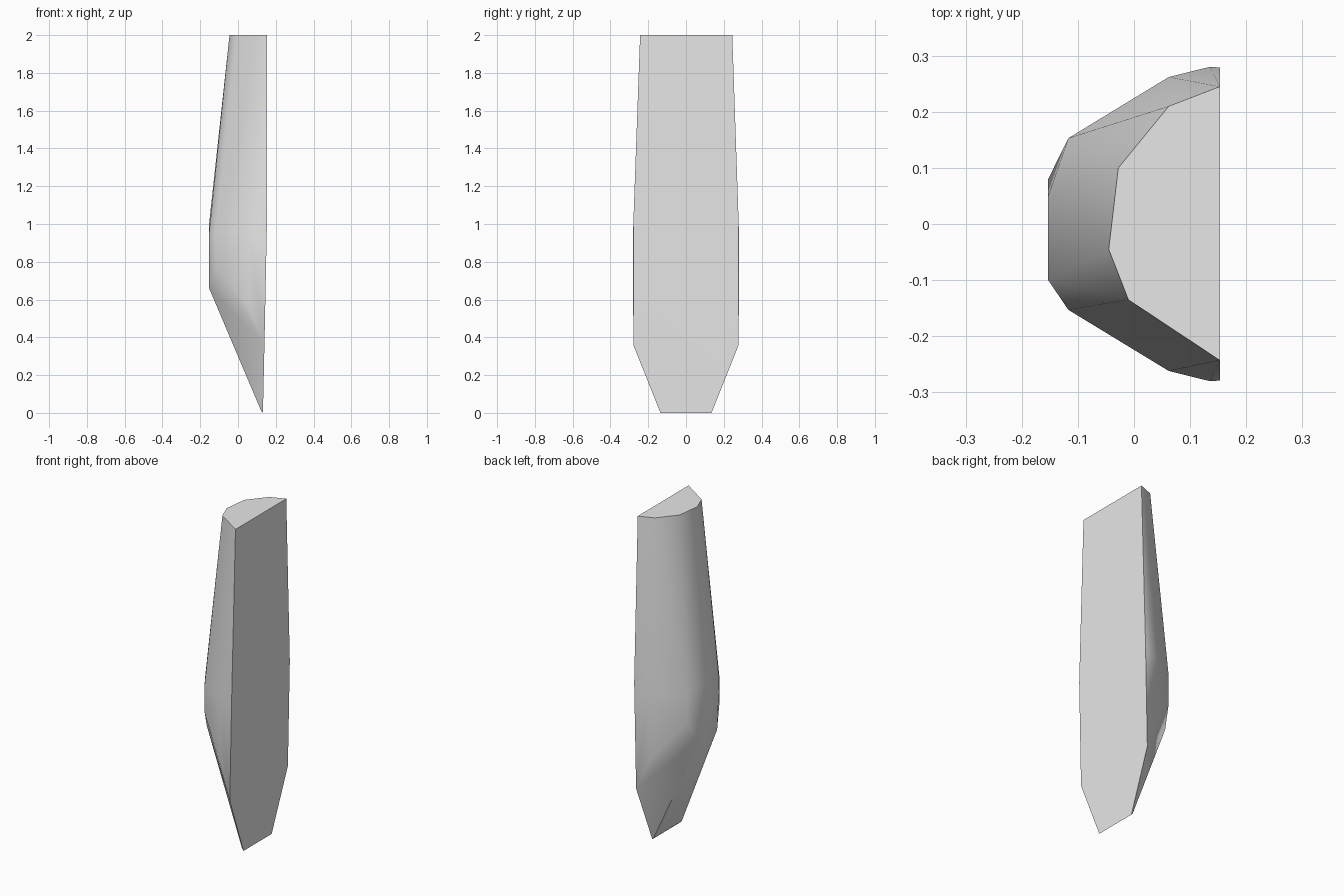
import bpy
import bmesh
import math

cube = bpy.data.objects.get("Cube")
if cube:
    bpy.data.objects.remove(cube, do_unlink=True)

# Grey stone material
grey = bpy.data.materials.new("plain_grey")
grey.use_nodes = True
colour = (0.8, 0.8, 0.8, 1.0)
grey.diffuse_color = colour
grey.node_tree.nodes["Principled BSDF"].inputs["Base Color"].default_value = colour


def mirrored(points):
    return [(x, s * y, z) for x, y, z in points for s in (-1, 1)]


# Slightly uneven top outline
top = [(x, y, 2.0) for x, y in [
    (0.153, -0.243), (-0.01, -0.135), (-0.045, -0.045),
    (-0.028, 0.10), (0.062, 0.21), (0.153, 0.245)]]

# Widest part of the rounded back
ridge = [(-0.153, -0.10, 0.95), (-0.153, 0.05, 1.0)]
belly = mirrored([
    (0.153, 0.279, 1.0), (0.135, 0.28, 0.95), (0.062, 0.262, 0.95),
    (-0.117, 0.153, 0.95), (-0.117, 0.153, 0.78),
    (-0.153, 0.08, 0.66), (0.062, 0.255, 0.55)])

# Shoulders and the chisel tip
tip = mirrored([(0.14, 0.279, 0.36), (0.132, 0.135, 0.0), (0.122, 0.135, 0.012)])

# Wrap the outlines into one faceted shard
bm = bmesh.new()
for p in top + ridge + belly + tip:
    bm.verts.new(p)
hull = bmesh.ops.convex_hull(bm, input=bm.verts[:])
loose = {g for g in hull["geom_interior"] + hull["geom_unused"]
         if isinstance(g, bmesh.types.BMVert)}
bmesh.ops.delete(bm, geom=list(loose), context="VERTS")
bmesh.ops.dissolve_limit(bm, angle_limit=math.radians(0.3),
                         verts=bm.verts[:], edges=bm.edges[:])
bmesh.ops.recalc_face_normals(bm, faces=bm.faces[:])
mesh = bpy.data.meshes.new("shard")
bm.to_mesh(mesh)
bm.free()
mesh.materials.append(grey)

shard = bpy.data.objects.new("shard", mesh)
bpy.context.collection.objects.link(shard)
bpy.ops.object.select_all(action="DESELECT")
shard.select_set(True)
bpy.context.view_layer.objects.active = shard
bpy.ops.object.shade_smooth_by_angle(angle=math.radians(35))
